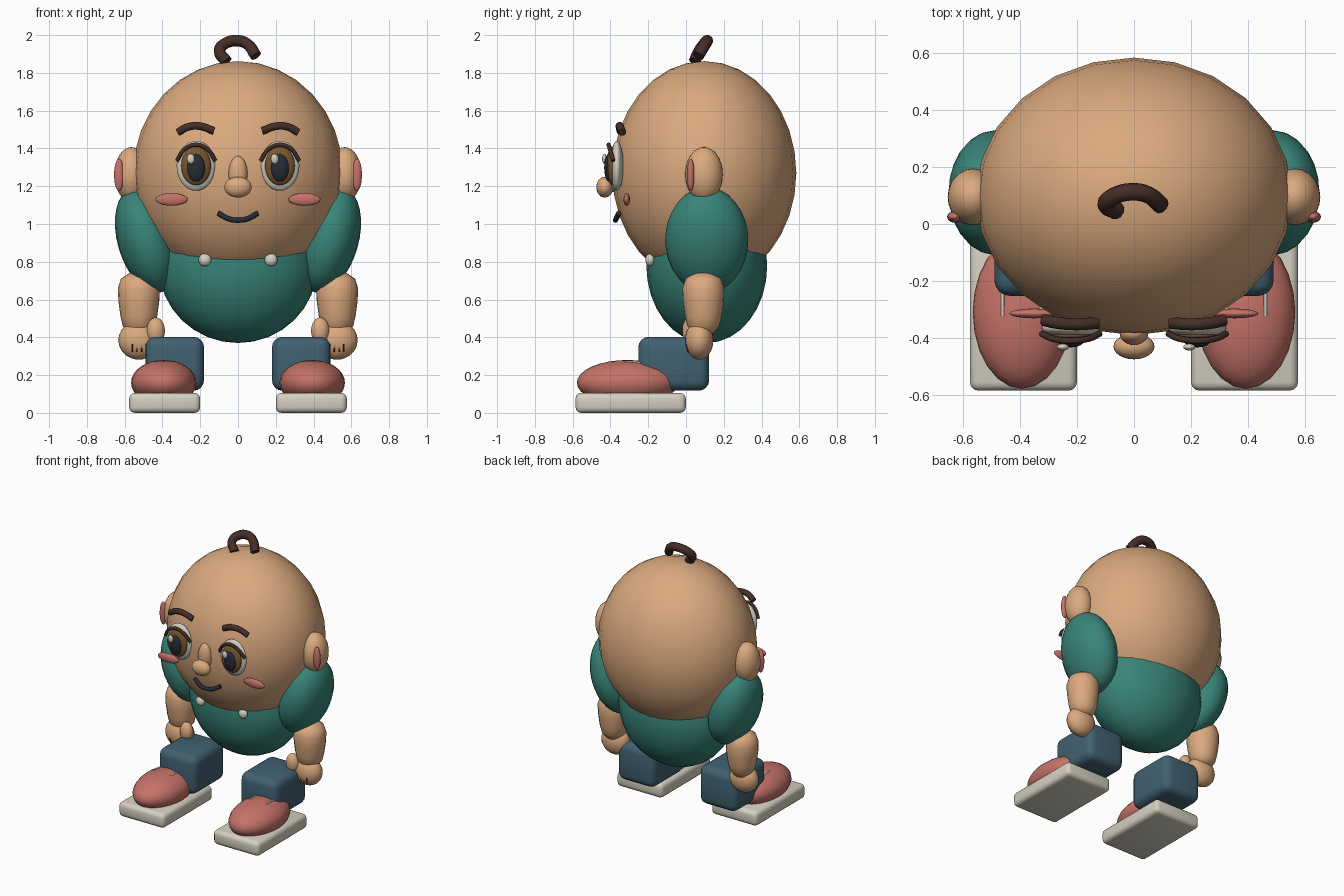
import bpy, bmesh, math
from mathutils import Matrix, Vector

cube = bpy.data.objects.get("Cube")
if cube:
    bpy.data.objects.remove(cube, do_unlink=True)


def material(name, rgb):
    m = bpy.data.materials.new(name)
    m.use_nodes = True
    m.diffuse_color = (*rgb, 1)
    m.node_tree.nodes["Principled BSDF"].inputs["Base Color"].default_value = (*rgb, 1)
    return m


SKIN = material("skin", (0.71, 0.40, 0.21))
TEAL = material("teal_cloth", (0.04, 0.23, 0.19))
BLUE = material("blue_cloth", (0.052, 0.12, 0.165))
PINK = material("coral_pink", (0.56, 0.17, 0.14))
CREAM = material("cream", (0.66, 0.63, 0.53))
BROWN = material("hair_brown", (0.06, 0.027, 0.021))
IRIS = material("iris_brown", (0.19, 0.09, 0.028))
DARK = material("near_black", (0.02, 0.024, 0.036))


def finish(name, bm, mat, smooth=True):
    mesh = bpy.data.meshes.new(name)
    bm.to_mesh(mesh)
    bm.free()
    for p in mesh.polygons:
        p.use_smooth = smooth
    mesh.materials.append(mat)
    ob = bpy.data.objects.new(name, mesh)
    bpy.context.collection.objects.link(ob)
    return ob


def ball(name, loc, radii, mat, tilt=0, seg=24, rings=16):
    """Ellipsoid, optionally tilted about the y axis."""
    bm = bmesh.new()
    bmesh.ops.create_uvsphere(bm, u_segments=seg, v_segments=rings, radius=1)
    bm.transform(Matrix.Translation(loc) @ Matrix.Rotation(tilt, 4, 'Y')
                 @ Matrix.Diagonal((*radii, 1)))
    return finish(name, bm, mat)


def rounded_box(name, loc, size, bevel, mat, segments=4):
    bm = bmesh.new()
    bmesh.ops.create_cube(bm, size=1)
    bm.transform(Matrix.Translation(loc) @ Matrix.Diagonal((*size, 1)))
    bmesh.ops.bevel(bm, geom=bm.edges[:], offset=bevel, segments=segments,
                    profile=0.5, affect='EDGES')
    ob = finish(name, bm, mat)
    bpy.context.view_layer.objects.active = ob
    ob.select_set(True)
    bpy.ops.object.shade_smooth_by_angle(angle=math.radians(35))
    ob.select_set(False)
    return ob


def tube(name, points, radius, mat):
    """Smooth round tube through the points."""
    cu = bpy.data.curves.new(name, 'CURVE')
    cu.dimensions = '3D'
    cu.bevel_depth = radius
    cu.bevel_resolution = 3
    cu.resolution_u = 6
    cu.use_fill_caps = True
    sp = cu.splines.new('BEZIER')
    sp.bezier_points.add(len(points) - 1)
    for bp, co in zip(sp.bezier_points, points):
        bp.co = co
        bp.handle_left_type = bp.handle_right_type = 'AUTO'
    cu.materials.append(mat)
    ob = bpy.data.objects.new(name, cu)
    bpy.context.collection.objects.link(ob)
    return ob


def lathe(name, loc, profile, mat, seg=20):
    """Closed round form from (radius, height) pairs."""
    bm = bmesh.new()
    rings = []
    for r, z in profile:
        rings.append([bm.verts.new(Vector(loc) + Vector((
            r * math.cos(2 * math.pi * i / seg), r * math.sin(2 * math.pi * i / seg), z)))
            for i in range(seg)])
    for a, b in zip(rings, rings[1:]):
        for i in range(seg):
            j = (i + 1) % seg
            bm.faces.new((a[i], a[j], b[j], b[i]))
    bm.faces.new(rings[0][::-1])
    bm.faces.new(rings[-1])
    return finish(name, bm, mat)


# Head and body
ball("head", (0, 0.097, 1.27), (0.555, 0.487, 0.592), SKIN)
ball("body", (0, 0.11, 0.78), (0.42, 0.32, 0.41), TEAL)

# Nose, mouth and hair curl
ball("nose_bridge", (0, -0.385, 1.265), (0.05, 0.04, 0.095), SKIN)
ball("nose_tip", (0, -0.43, 1.195), (0.072, 0.045, 0.055), SKIN)
tube("mouth", [(-0.105, -0.355, 1.058), (-0.05, -0.37, 1.027), (0, -0.373, 1.02),
               (0.05, -0.37, 1.027), (0.105, -0.355, 1.058)], 0.014, DARK)
tube("hair_curl", [(-0.06, 0.045, 1.86), (-0.098, 0.07, 1.915), (-0.065, 0.1, 1.957),
                   (0, 0.113, 1.97), (0.05, 0.102, 1.952), (0.095, 0.065, 1.89)],
     0.031, BROWN)

for s, side in ((1, "left_"), (-1, "right_")):
    # Eye, built up in shallow layers
    ex = s * 0.222
    ball(side + "eye_white", (ex, -0.366, 1.308), (0.103, 0.035, 0.132), CREAM)
    ball(side + "iris", (ex, -0.39, 1.308), (0.079, 0.03, 0.103), IRIS)
    ball(side + "pupil", (ex, -0.408, 1.298), (0.048, 0.025, 0.074), DARK)
    ball(side + "eye_highlight", (ex - 0.028, -0.432, 1.345), (0.021, 0.012, 0.027),
         CREAM, seg=16, rings=10)
    tube(side + "eyelash", [(ex + d * 0.102, y, z) for d, y, z in (
        (-1, -0.385, 1.335), (-0.6, -0.403, 1.395), (0, -0.41, 1.42),
        (0.6, -0.403, 1.395), (1, -0.385, 1.335))], 0.011, BROWN)
    tube(side + "eyebrow", [(s * x, y, z) for x, y, z in (
        (0.318, -0.337, 1.485), (0.265, -0.348, 1.514),
        (0.195, -0.352, 1.517), (0.128, -0.347, 1.492))], 0.021, BROWN)
    ball(side + "cheek", (s * 0.352, -0.314, 1.13), (0.085, 0.017, 0.033), PINK)

    # Ear
    ball(side + "ear", (s * 0.565, 0.095, 1.262), (0.089, 0.1, 0.145), SKIN)
    ball(side + "inner_ear", (s * 0.63, 0.025, 1.26), (0.026, 0.02, 0.085), PINK)

    # Arm and hand
    ball(side + "sleeve", (s * 0.483, 0.11, 0.915), (0.155, 0.22, 0.287), TEAL,
         tilt=s * math.radians(16))
    lathe(side + "forearm", (s * 0.525, 0.092, 0), (
        (0.055, 0.42), (0.085, 0.46), (0.097, 0.51), (0.108, 0.59),
        (0.111, 0.66), (0.095, 0.71), (0.05, 0.74)), SKIN)
    ball(side + "hand", (s * 0.525, 0.07, 0.385), (0.108, 0.075, 0.103), SKIN)
    ball(side + "thumb", (s * 0.435, 0.02, 0.435), (0.048, 0.04, 0.07), SKIN)
    for i in range(4):
        x = s * (0.485 + 0.025 * i)
        tube(f"{side}finger_line_{i + 1}", [(x, 0.002, 0.365), (x, 0.01, 0.322)],
             0.004, BROWN)

    # Collar button
    ball(side + "button", (s * 0.175, -0.19, 0.81), (0.034, 0.025, 0.034), CREAM,
         seg=16, rings=10)

    # Leg, shoe, sole and laces
    rounded_box(side + "leg", (s * 0.335, -0.065, 0.26), (0.31, 0.375, 0.285), 0.055, BLUE)
    ball(side + "shoe", (s * 0.393, -0.31, 0.16), (0.173, 0.268, 0.12), PINK)
    rounded_box(side + "sole", (s * 0.388, -0.293, 0.053), (0.376, 0.584, 0.106), 0.03,
                CREAM, segments=3)
    for k, dx in enumerate((-0.068, 0.068)):
        x = s * 0.393 + dx
        tube(f"{side}lace_{k + 1}", [(x, -0.24, 0.267), (x, -0.285, 0.27),
                                     (x, -0.325, 0.268)], 0.006, CREAM)
